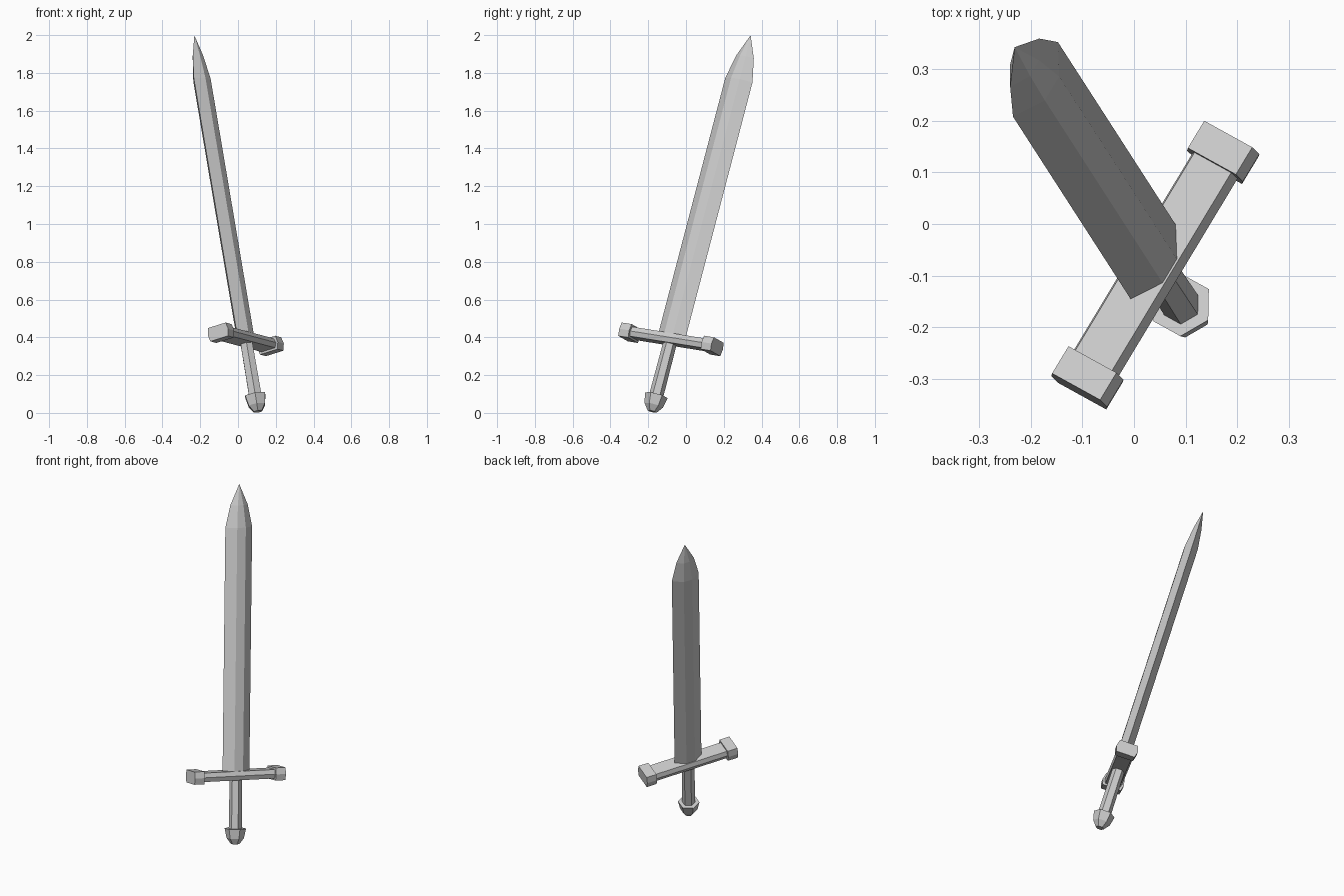
import bpy, bmesh, math
from mathutils import Vector, Matrix

if "Cube" in bpy.data.objects:
    bpy.data.objects.remove(bpy.data.objects["Cube"])

# Sword frame: local x = blade thickness, y = guard direction, z = along the blade
d = Vector((-0.169, 0.262, 1)).normalized()
g = Vector((0.512, 0.848, -0.14))
g = (g - d * g.dot(d)).normalized()
n = g.cross(d)
frame = Matrix.Translation((0.1057, -0.1796, 0.0075)) @ Matrix((n, g, d)).transposed().to_4x4()


def loft(name, rings, tip=None):
    """Flat-faced skin through equal-sized rings, closed by caps or a tip point."""
    bm = bmesh.new()
    loops = [[bm.verts.new(p) for p in r] for r in rings]
    k = len(loops[0])
    for a, b in zip(loops, loops[1:]):
        for i in range(k):
            bm.faces.new((a[i], a[(i + 1) % k], b[(i + 1) % k], b[i]))
    bm.faces.new(loops[0])
    if tip:
        t = bm.verts.new(tip)
        for i in range(k):
            bm.faces.new((loops[-1][i], loops[-1][(i + 1) % k], t))
    else:
        bm.faces.new(loops[-1])
    bmesh.ops.recalc_face_normals(bm, faces=bm.faces)
    me = bpy.data.meshes.new(name)
    bm.to_mesh(me)
    bm.free()
    ob = bpy.data.objects.new(name, me)
    ob.matrix_world = frame
    bpy.context.collection.objects.link(ob)
    return ob


def hexagon(r, z):
    return [(r * math.cos(i * math.pi / 3), r * math.sin(i * math.pi / 3), z) for i in range(6)]


def blade_ring(half_w, half_t, z):
    f = half_w * 0.32
    return [(0, half_w, z), (-half_t, f, z), (-half_t, -f, z),
            (0, -half_w, z), (half_t, -f, z), (half_t, f, z)]


def guard_ring(flat, point, h, y, z=0.40):
    return [(point, y, z), (flat, y, z + h), (-flat, y, z + h),
            (-point, y, z), (-flat, y, z - h), (flat, y, z - h)]


# Pommel and grip
loft("pommel", [hexagon(0.025, 0), hexagon(0.05, 0.034), hexagon(0.062, 0.09)])
loft("grip", [hexagon(0.038, 0.085), hexagon(0.036, 0.39)])

# Cross guard with a thicker cap at each end
loft("guard_bar", [guard_ring(0.042, 0.052, 0.026, y) for y in (-0.24, 0.24)])
for side, s in (("left", -1), ("right", 1)):
    loft("guard_cap_" + side,
         [guard_ring(0.055, 0.064, 0.037, s * y) for y in (0.226, 0.288)])

# Blade with a flat central band and pointed end
loft("blade", [blade_ring(0.085, 0.038, 0.42), blade_ring(0.085, 0.038, 1.837),
               blade_ring(0.055, 0.023, 1.966)], tip=(0, 0, 2.086))
